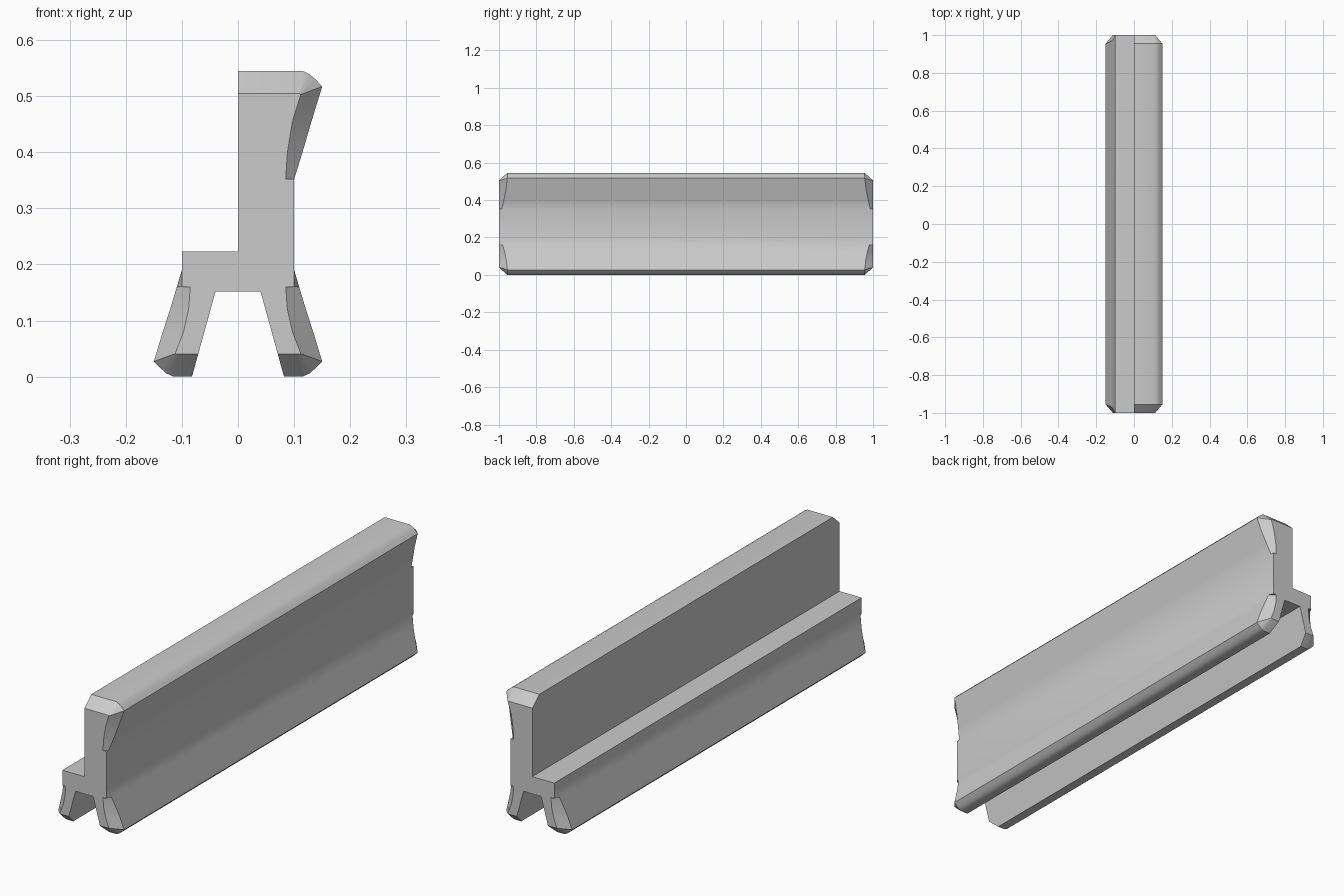
import bpy
import bmesh

cube = bpy.data.objects.get("Cube")
if cube:
    bpy.data.objects.remove(cube, do_unlink=True)

grey = bpy.data.materials.new("plain grey")
grey.use_nodes = True
colour = (0.6, 0.6, 0.6, 1)
grey.diffuse_color = colour
grey.node_tree.nodes["Principled BSDF"].inputs["Base Color"].default_value = colour

HALF = 1.0
CHAMFER = 0.045


def fixed(x, z, inset=0.0):
    """Profile point that does not move at the ends."""
    return (x, z, x, z, inset)


# Each point: x, z along the length, x, z on the end face, chamfer length
foot = [
    fixed(0.10, 0.19),
    (0.109, 0.16, 0.10, 0.16, 0.02),
    (0.109, 0.16, 0.085, 0.16, 0.02),
    (0.121, 0.12, 0.088, 0.12, 0.031),
    (0.134, 0.08, 0.097, 0.08, 0.039),
    (0.15, 0.027, 0.112, 0.041, CHAMFER),
    (0.138, 0.015, 0.112, 0.041, CHAMFER),
    (0.128, 0.006, 0.110, 0.04, CHAMFER),
    (0.115, 0.0, 0.106, 0.04, CHAMFER),
    (0.082, 0.0, 0.071, 0.04, CHAMFER),
    fixed(0.04, 0.152),
]
other_foot = [(-x, z, -ex, ez, i) for x, z, ex, ez, i in reversed(foot)]

# Upright wall with a flared lip on one side, and a low ledge on the other
wall = [
    fixed(-0.10, 0.223),
    fixed(0.0, 0.223),
    (0.0, 0.545, 0.0, 0.505, CHAMFER),
    (0.115, 0.545, 0.107, 0.505, CHAMFER),
    (0.127, 0.539, 0.110, 0.505, CHAMFER),
    (0.138, 0.53, 0.112, 0.503, CHAMFER),
    (0.15, 0.517, 0.112, 0.503, CHAMFER),
    (0.131, 0.455, 0.097, 0.455, 0.037),
    (0.115, 0.40, 0.088, 0.40, 0.026),
    (0.10, 0.352, 0.085, 0.352, 0.015),
    fixed(0.10, 0.352, 0.015),
]
profile = foot + other_foot + wall

# Loft: end face, chamfer, long body, chamfer, end face
bm = bmesh.new()
rings = []
for side in (-1, 1):
    end = [bm.verts.new((ex, side * HALF, ez)) for x, z, ex, ez, i in profile]
    body = [bm.verts.new((x, side * (HALF - i), z)) for x, z, ex, ez, i in profile]
    rings += [end, body] if side < 0 else [body, end]
count = len(profile)
for a, b in zip(rings, rings[1:]):
    for k in range(count):
        n = (k + 1) % count
        bm.faces.new((a[k], a[n], b[n], b[k]))
bm.faces.new(rings[0])
bm.faces.new(rings[-1])
bmesh.ops.remove_doubles(bm, verts=bm.verts[:], dist=0.0005)
bmesh.ops.recalc_face_normals(bm, faces=bm.faces[:])

mesh = bpy.data.meshes.new("barrier_block")
bm.to_mesh(mesh)
bm.free()
mesh.materials.append(grey)
block = bpy.data.objects.new("barrier_block", mesh)
bpy.context.collection.objects.link(block)

# Soft bends stay smooth, cut edges stay sharp
bpy.ops.object.select_all(action="DESELECT")
block.select_set(True)
bpy.context.view_layer.objects.active = block
bpy.ops.object.shade_smooth_by_angle(angle=0.52)
